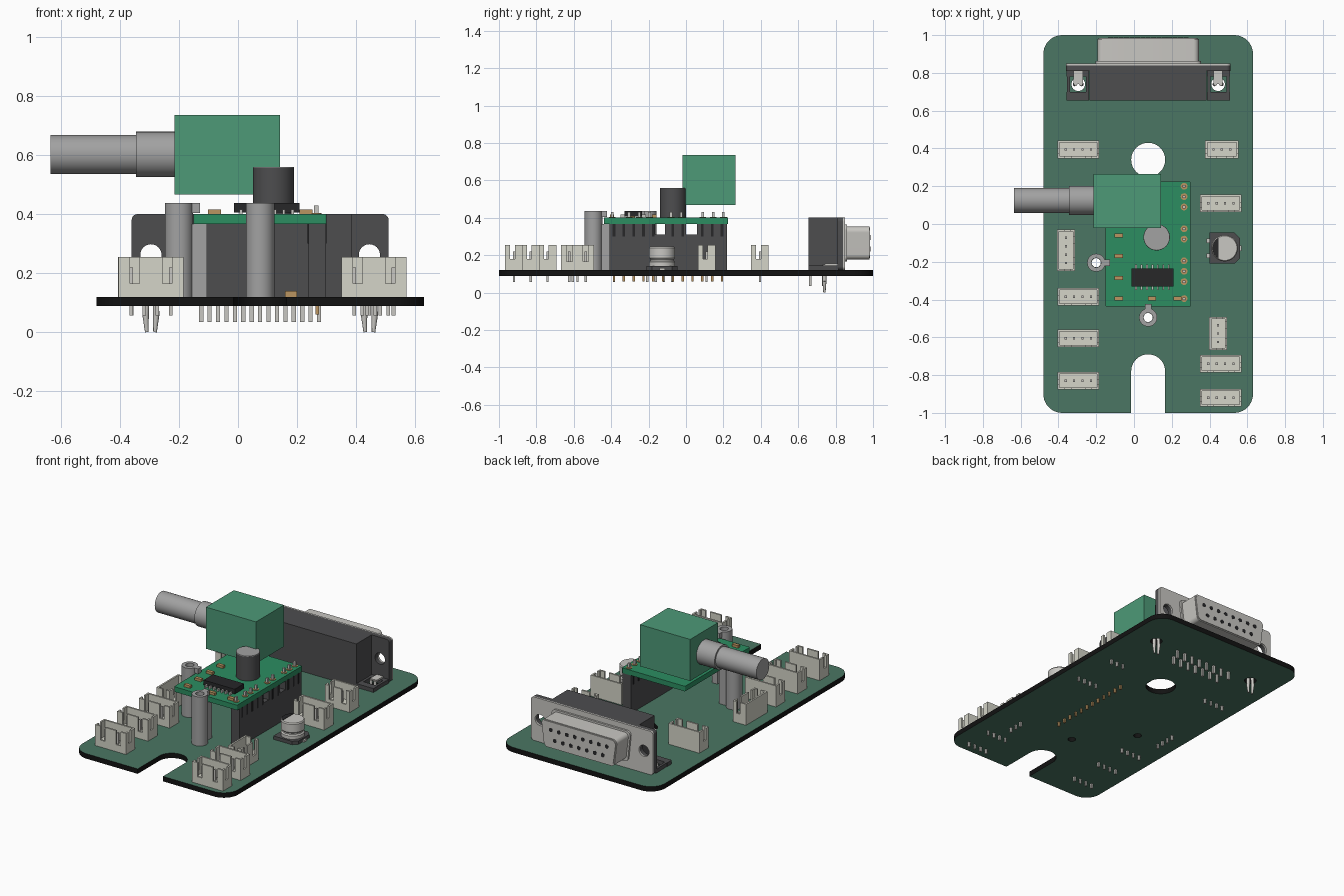
import bpy, bmesh
from math import pi, cos, sin, radians
from mathutils import Matrix, Vector

if "Cube" in bpy.data.objects:
    bpy.data.objects.remove(bpy.data.objects["Cube"])


def mat(name, c):
    m = bpy.data.materials.new(name)
    m.diffuse_color = (*c, 1)
    m.use_nodes = True
    m.node_tree.nodes["Principled BSDF"].inputs["Base Color"].default_value = m.diffuse_color
    return m


GREEN = mat("board_green", (0.07, 0.18, 0.125))
BLACK = mat("edge_black", (0.006, 0.006, 0.006))
BRIGHT = mat("module_green", (0.025, 0.27, 0.12))
BOX = mat("switch_green", (0.075, 0.32, 0.185))
DARK = mat("dark_plastic", (0.075, 0.075, 0.078))
CHIP = mat("chip_black", (0.02, 0.02, 0.022))
CREAM = mat("cream_plastic", (0.66, 0.66, 0.58))
METAL = mat("metal", (0.58, 0.57, 0.54))
GREY = mat("grey", (0.36, 0.36, 0.36))
GOLD = mat("gold", (0.5, 0.3, 0.12))


def finish(name, bm, *mats):
    me = bpy.data.meshes.new(name)
    bmesh.ops.recalc_face_normals(bm, faces=bm.faces[:])
    bm.to_mesh(me)
    bm.free()
    for m in mats:
        me.materials.append(m)
    me.shade_smooth()
    me.set_sharp_from_angle(angle=radians(30))
    ob = bpy.data.objects.new(name, me)
    bpy.context.scene.collection.objects.link(ob)
    return ob


def boxes(name, rows, m):
    """One object from boxes given as x0, x1, y0, y1, z0, z1."""
    bm = bmesh.new()
    for x0, x1, y0, y1, z0, z1 in rows:
        M = Matrix.Translation(((x0 + x1) / 2, (y0 + y1) / 2, (z0 + z1) / 2))
        M = M @ Matrix.Diagonal((x1 - x0, y1 - y0, z1 - z0, 1))
        bmesh.ops.create_cube(bm, size=1, matrix=M)
    return finish(name, bm, m)


def rods(name, rows, m, seg=32):
    """One object from capped cylinders given as start, end, radius1, radius2."""
    bm = bmesh.new()
    for a, b, r1, r2 in rows:
        a, b = Vector(a), Vector(b)
        M = Matrix.Translation((a + b) / 2) @ (b - a).to_track_quat('Z', 'Y').to_matrix().to_4x4()
        bmesh.ops.create_cone(bm, cap_ends=True, segments=seg, radius1=r1, radius2=r2,
                              depth=(b - a).length, matrix=M)
    return finish(name, bm, m)


def arc(x, y, r, a0, a1, n=10):
    return [(x + r * cos(radians(a0 + (a1 - a0) * i / n)),
             y + r * sin(radians(a0 + (a1 - a0) * i / n))) for i in range(n + 1)]


def circle(x, y, r, n=32):
    return arc(x, y, r, 0, 360, n)[:-1]


def rounded(x0, x1, y0, y1, r):
    return (arc(x0 + r, y0 + r, r, 180, 270) + arc(x1 - r, y0 + r, r, 270, 360)
            + arc(x1 - r, y1 - r, r, 0, 90) + arc(x0 + r, y1 - r, r, 90, 180))


def plate(name, loops, z0, z1, *mats, M=Matrix()):
    """Extruded outline with holes; a second material goes on the sides."""
    cu = bpy.data.curves.new(name, 'CURVE')
    cu.dimensions, cu.fill_mode, cu.extrude = '2D', 'BOTH', (z1 - z0) / 2
    for pts in loops:
        sp = cu.splines.new('POLY')
        sp.points.add(len(pts) - 1)
        for p, (x, y) in zip(sp.points, pts):
            p.co = (x, y, 0, 1)
        sp.use_cyclic_u = True
    tmp = bpy.data.objects.new(name, cu)
    bm = bmesh.new()
    me = bpy.data.meshes.new_from_object(tmp)
    bm.from_mesh(me)
    bpy.data.objects.remove(tmp)
    bpy.data.meshes.remove(me)
    bmesh.ops.remove_doubles(bm, verts=bm.verts[:], dist=1e-5)
    bm.normal_update()
    for f in bm.faces:
        f.material_index = int(len(mats) > 1 and abs(f.normal.z) < 0.5)
    bm.transform(M @ Matrix.Translation((0, 0, (z0 + z1) / 2)))
    return finish(name, bm, *mats)


T = 0.12  # top of the main board

# Main board with slot, cable hole, standoff holes and lock holes
outline = (arc(-0.38, -0.9, 0.1, 180, 270) + [(-0.015, -1)] + arc(0.075, -0.78, 0.09, 180, 0, 20)
           + [(0.165, -1)] + arc(0.53, -0.9, 0.1, 270, 360) + arc(0.53, 0.9, 0.1, 0, 90)
           + arc(-0.38, 0.9, 0.1, 90, 180))
plate("main_board", [outline, circle(0.075, 0.34, 0.09), circle(-0.2, -0.205, 0.024),
      circle(0.075, -0.495, 0.024), circle(-0.295, 0.74, 0.036), circle(0.445, 0.74, 0.036)],
      0.088, T, GREEN, BLACK)

# Small wire connectors: one housing mesh per pin count, reused by linked copies
spots = {4: [(-0.295, 0.395, 0), (0.46, 0.11, 0), (-0.36, -0.14, 1), (-0.295, -0.385, 0),
             (-0.295, -0.605, 0), (-0.295, -0.83, 0), (0.46, -0.74, 0), (0.46, -0.92, 0)],
         3: [(0.465, 0.395, 0), (0.445, -0.58, 1)]}
for n, places in spots.items():
    w, d, t, h = 0.022 * n + 0.022, 0.047, 0.011, 0.135
    s = w * 0.5
    walls = [(-w, w, -d, d, 0, 0.03), (-w, w, d - t, d, 0, h),
             (-w, -s - 0.016, -d, -d + t, 0, h), (s + 0.016, w, -d, -d + t, 0, h),
             (-s + 0.016, s - 0.016, -d, -d + t, 0, h), (-w, w, -d, -d + t, 0, 0.045)]
    for k in (-1, 1):
        a, b = sorted((k * w, k * (w - t)))
        walls += [(a, b, -d, -0.02, 0, h), (a, b, 0.005, d, 0, h), (a, b, -d, d, 0, 0.06)]
    pins = [(x - 0.006, x + 0.006, -0.006, 0.006, -0.063, 0.1)
            for x in [(i - (n - 1) / 2) * 0.0445 for i in range(n)]]
    parts = [boxes("wire_connector_housing", walls, CREAM), boxes("wire_connector_pins", pins, METAL)]
    for i, (x, y, turn) in enumerate(places):
        for p in parts:
            o = p if i == 0 else p.copy()
            if i:
                bpy.context.scene.collection.objects.link(o)
            o.location = (x, y, T)
            o.rotation_euler.z = turn * pi / 2

# Daughter board on its tall pin socket
holes_y = [0.2, 0.145, 0.09, -0.025, -0.08, -0.195, -0.25, -0.305, -0.395]
plate("module_board", [rounded(-0.15, 0.3, -0.438, 0.225, 0.006)], 0.367, 0.4, BRIGHT)
boxes("module_socket", [(0.238, 0.298, -0.41, 0.22, T, 0.31), (0.238, 0.298, -0.41, -0.165, 0.31, 0.367),
      (0.238, 0.298, -0.112, 0.0, 0.31, 0.367), (0.238, 0.298, 0.058, 0.22, 0.31, 0.367)], DARK)
slots = [-0.385 + i * 0.0525 for i in range(12)]
boxes("socket_slots", [(0.236, 0.3, y - 0.007, y + 0.007, 0.3, 0.366) for y in slots
      if not (-0.17 < y < -0.11 or -0.01 < y < 0.06)], CHIP)
boxes("socket_pins", [(0.262, 0.274, y - 0.006, y + 0.006, 0.06, T) for y in slots], GOLD)
rods("module_pads", [((0.265, y, 0.399), (0.265, y, 0.403), 0.018, 0.018) for y in holes_y], GOLD, 20)
boxes("module_pins", [(0.258, 0.272, y - 0.007, y + 0.007, 0.36, 0.43) for y in holes_y], METAL)
pads = [(-0.08, -0.06), (-0.08, -0.17), (-0.08, -0.285), (-0.08, -0.395), (0.095, -0.395), (0.23, -0.395)]
boxes("module_chips", [(x - 0.022, x + 0.022, y - 0.011, y + 0.011, 0.399, 0.416) for x, y in pads]
      + [(0.16, 0.2, -0.23, -0.21, T, 0.14)], GOLD)
boxes("driver_chip", [(-0.014, 0.208, -0.33, -0.235, 0.406, 0.437)], CHIP)
legs = []
for i in range(7):
    x = 0.01 + i * 0.029
    for y0, y1 in ((-0.35, -0.328), (-0.237, -0.215)):
        legs.append((x - 0.005, x + 0.005, y0, y1, 0.4, 0.416))
boxes("driver_chip_legs", legs, METAL)

# Round can on the module
rods("module_can", [((0.12, -0.07, 0.4), (0.12, -0.07, 0.556), 0.07, 0.07)], DARK, 48)
rods("module_can_cap", [((0.12, -0.07, 0.556), (0.12, -0.07, 0.56), 0.07, 0.069)], GREY, 48)

# Switch box with stepped shaft
boxes("switch_box", [(-0.215, 0.142, -0.02, 0.265, 0.467, 0.735)], BOX)
rods("switch_shaft", [((-0.345, 0.125, 0.602), (-0.215, 0.125, 0.602), 0.077, 0.077),
     ((-0.635, 0.125, 0.602), (-0.345, 0.125, 0.602), 0.066, 0.066)], GREY, 48)

# Snap standoffs: tube, supporting fin and clip tip
for x, y, a in ((-0.2, -0.205, 0), (0.075, -0.495, pi / 2)):
    M = Matrix.Translation((x, y, 0)) @ Matrix.Rotation(a, 4, 'Z')
    plate("standoff_tube", [circle(0, 0, 0.048), circle(0, 0, 0.025)], T, 0.437, GREY, M=M)
    fin = boxes("standoff_fin", [(0.035, 0.095, -0.018, 0.018, T, 0.366),
                (0.04, 0.072, -0.018, 0.018, 0.404, 0.437)], GREY)
    fin.matrix_world = M

# Capacitor: chamfered base, waisted can, dark stripe segment and side tabs
cx, cy = 0.48, -0.128
plate("capacitor_base", [[(cx + x, cy + y) for x, y in ((-0.08, -0.082), (0.052, -0.082),
      (0.08, -0.054), (0.08, 0.054), (0.052, 0.082), (-0.08, 0.082))]], T, 0.142, DARK)
can = [(0.14, 0.07), (0.163, 0.07), (0.17, 0.063), (0.178, 0.063), (0.186, 0.07), (0.238, 0.07), (0.245, 0.065)]
rods("capacitor_can", [((cx, cy, z0), (cx, cy, z1), r0, r1)
     for (z0, r0), (z1, r1) in zip(can, can[1:])], METAL, 40)
plate("capacitor_stripe", [[(cx + x, cy + y) for x, y in arc(0, 0, 0.064, 120, 240, 16)]], 0.244, 0.247, CHIP)
boxes("capacitor_tabs", [(cx - 0.095, cx - 0.07, cy + k - 0.012, cy + k + 0.012, T, 0.132) for k in (-0.04, 0.04)]
      + [(cx + 0.07, cx + 0.09, cy - 0.015, cy + 0.015, T, 0.132)], METAL)

# Harness socket: dark body, side feet, flange and metal face plate
mx = 0.075
UP = Matrix(((-1, 0, 0, mx), (0, 0, 1, 0), (0, 1, 0, 0), (0, 0, 0, 1)))  # profile (x, z) extruded along y
boxes("harness_body", [(-0.235, 0.385, 0.655, 0.812, T, 0.4)]
      + [(x - 0.06, x + 0.06, y0, y1, T, 0.145) for x in (-0.297, 0.447)
         for y0, y1 in ((0.655, 0.7), (0.78, 0.815))]
      + [(x - 0.008 + k, x + 0.008 + k, 0.7, 0.78, T, 0.145) for x in (-0.297, 0.447) for k in (-0.05, 0.05)], DARK)
screw = [circle(s * 0.37, 0.262, 0.036, 24) for s in (-1, 1)]
face = rounded(-0.435, 0.435, T, 0.4, 0.02)
plate("harness_flange", [face] + screw, 0.81, 0.84, DARK, M=UP)
plate("harness_face_plate", [face] + screw, 0.84, 0.85, METAL, M=UP)


def dshape(g):
    c = [(-0.225 + g, 0.205 + g, 180, 260), (0.225 - g, 0.205 + g, 280, 360),
         (0.24 - g, 0.325 - g, -10, 90), (-0.24 + g, 0.325 - g, 90, 190)]
    return [p for x, z, a0, a1 in c for p in arc(x, z, 0.028, a0, a1, 8)]


plate("harness_shell_flare", [dshape(-0.012)], 0.85, 0.862, METAL, M=UP)
plate("harness_shell", [dshape(0)], 0.86, 0.98, METAL, M=UP)
plate("harness_shell_lip", [dshape(0.006)], 0.98, 0.985, METAL, M=UP)
contacts = [(mx + (i - 3.5) * 0.057, 0.295) for i in range(8)] + [(mx + (i - 3) * 0.057, 0.232) for i in range(7)]
rods("harness_contacts", [((x, 0.975, z), (x, 0.9865, z), 0.013, 0.013) for x, z in contacts], CHIP, 16)

# Harness solder pins in two staggered rows, and split locks at both ends
boxes("harness_pins", [(x - 0.007, x + 0.007, y - 0.007, y + 0.007, 0.035, T)
      for x, z in contacts for y in [0.735 if z > 0.26 else 0.665]], METAL)
locks = []
for x in (-0.295, 0.445):
    for k in (-1, 1):
        locks += [((x + k * 0.014, 0.74, 0.0), (x + k * 0.018, 0.74, 0.06), 0.006, 0.011),
                  ((x + k * 0.018, 0.74, 0.06), (x + k * 0.014, 0.74, 0.15), 0.011, 0.009)]
rods("harness_locks", locks, METAL, 12)
boxes("harness_lock_straps", [(x - 0.024, x + 0.024, 0.742, 0.812, 0.145, 0.155) for x in (-0.295, 0.445)], METAL)
